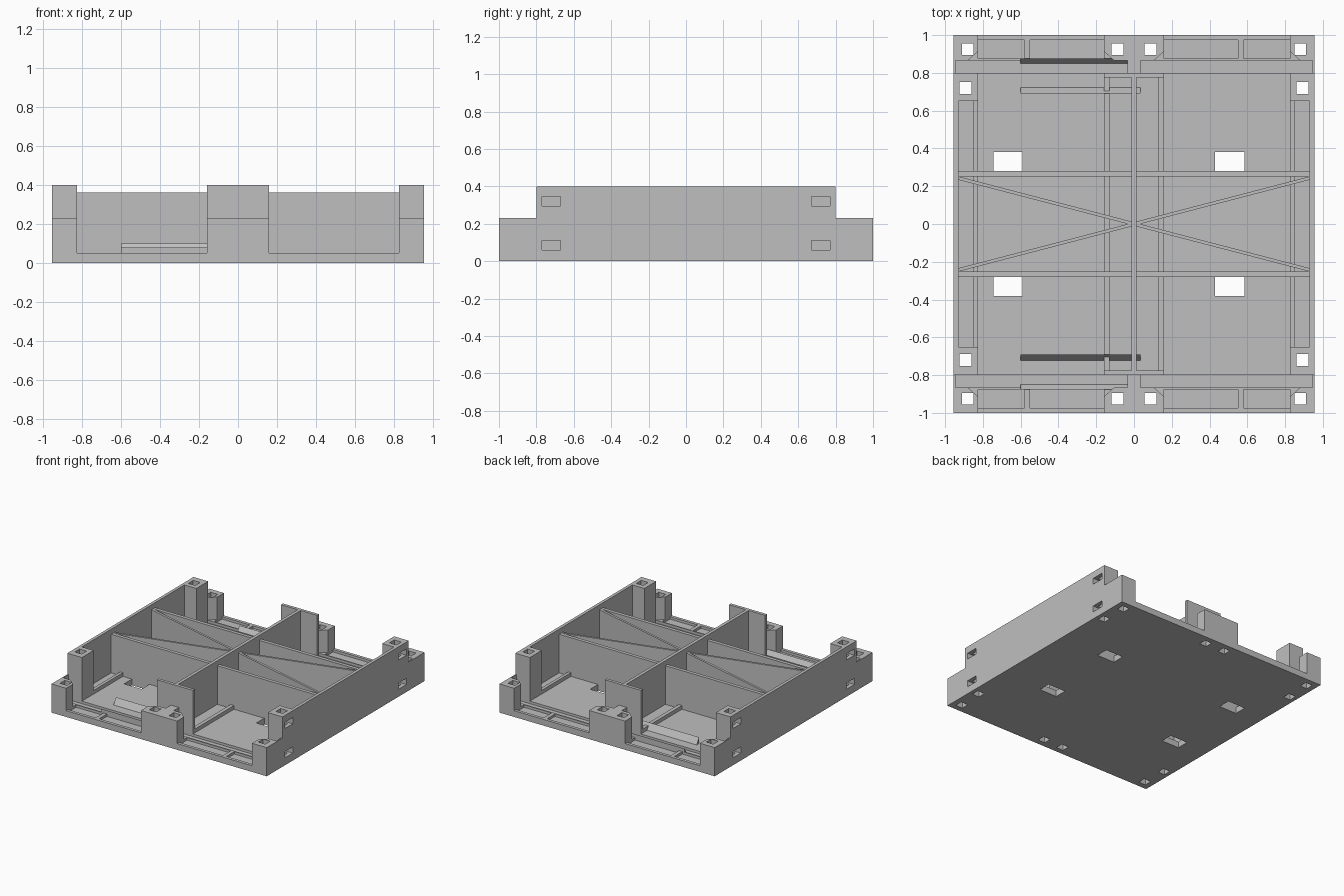
import bpy, bmesh
from mathutils import Vector

if "Cube" in bpy.data.objects:
    bpy.data.objects.remove(bpy.data.objects["Cube"], do_unlink=True)

grey = bpy.data.materials.new("plain grey")
grey.use_nodes = True
GREY = (0.52, 0.52, 0.52, 1)
grey.diffuse_color = GREY
grey.node_tree.nodes["Principled BSDF"].inputs["Base Color"].default_value = GREY

BOTH = (1, -1)
FLOOR, LOW, TALL, CROSS = 0.05, 0.23, 0.4, 0.36
HALF_X, SKIN, WALL, BAY, MID = 0.955, 0.945, 0.93, 0.825, 0.16
STEP, GROOVE = 0.8, 0.865


def box(bm, x0, x1, y0, y1, z0, z1):
    prism(bm, [(x0, y0), (x1, y0), (x1, y1), (x0, y1)], z0, z1)


def prism(bm, outline, low, high, axis="z"):
    """Extrude an outline along z (outline in x, y) or along x (outline in y, z)."""
    def place(p, h):
        return Vector((p[0], p[1], h)) if axis == "z" else Vector((h, p[0], p[1]))
    bottom = [bm.verts.new(place(p, low)) for p in outline]
    top = [bm.verts.new(place(p, high)) for p in outline]
    bm.faces.new(bottom)
    bm.faces.new(top)
    for i in range(len(outline)):
        j = (i + 1) % len(outline)
        bm.faces.new((bottom[i], bottom[j], top[j], top[i]))


def mirrored(bm, outline, low, high):
    """Repeat a vertical prism in all four quadrants."""
    for sx in BOTH:
        for sy in BOTH:
            prism(bm, [(sx * x, sy * y) for x, y in outline], low, high)


def rect(x0, x1, y0, y1):
    return [(x0, y0), (x1, y0), (x1, y1), (x0, y1)]


def finish(name, bm):
    bmesh.ops.recalc_face_normals(bm, faces=bm.faces)
    mesh = bpy.data.meshes.new(name)
    bm.to_mesh(mesh)
    bm.free()
    obj = bpy.data.objects.new(name, mesh)
    bpy.context.collection.objects.link(obj)
    mesh.materials.append(grey)
    return obj


def cut(obj, *cutters):
    for cutter in cutters:
        mod = obj.modifiers.new("cut", "BOOLEAN")
        mod.operation, mod.solver, mod.object = "DIFFERENCE", "EXACT", cutter
    graph = bpy.context.evaluated_depsgraph_get()
    mesh = bpy.data.meshes.new_from_object(obj.evaluated_get(graph))
    obj.modifiers.clear()
    obj.data = mesh


# Cutters: vertical shafts, side slots, floor recesses and windows
bm = bmesh.new()
for x, y in ((0.88, 0.925), (0.0875, 0.925), (0.892, 0.72)):
    mirrored(bm, rect(x - 0.031, x + 0.031, y - 0.031, y + 0.031), -0.1, 0.5)
shafts = finish("shaft_cutter", bm)

bm = bmesh.new()
for z in (0.06, 0.295):
    mirrored(bm, rect(0.865, 1.0, 0.67, 0.77), z, z + 0.05)
slots = finish("slot_cutter", bm)

bm = bmesh.new()
mirrored(bm, rect(0.035, 0.97, STEP, GROOVE), 0.03, 0.1)
for x0, x1 in ((MID, 0.55), (0.58, BAY)):
    mirrored(bm, rect(x0, x1, 0.875, 0.975), 0.03, 0.1)
for x in (-0.667, 0.507):
    for y in (-0.33, 0.33):
        box(bm, x - 0.078, x + 0.078, y - 0.05, y + 0.05, -0.1, 0.1)
recesses = finish("recess_cutter", bm)

# Floor plate with sills
bm = bmesh.new()
box(bm, -SKIN, SKIN, -1, 1, 0, FLOOR)
cut(finish("floor_plate", bm), recesses, shafts)

# Side walls: stepped outer skin and inner thickness
bm = bmesh.new()
profile = [(-1, 0), (1, 0), (1, LOW), (STEP, LOW), (STEP, TALL),
           (-STEP, TALL), (-STEP, LOW), (-1, LOW)]
for s in BOTH:
    prism(bm, profile, s * SKIN, s * HALF_X, "x")
cut(finish("side_wall_skin", bm), slots)
bm = bmesh.new()
for s in BOTH:
    box(bm, s * WALL, s * SKIN, -STEP, STEP, FLOOR, TALL)
cut(finish("side_wall_inner", bm), slots)

# Tall posts inside the side walls
bm = bmesh.new()
mirrored(bm, rect(BAY, WALL, 0.65, STEP), FLOOR, TALL)
cut(finish("tall_posts", bm), shafts, slots)

# Low corner blocks with chamfered inner corner
bm = bmesh.new()
mirrored(bm, [(SKIN, GROOVE), (0.88, GROOVE), (BAY, 0.915), (BAY, 1), (SKIN, 1)],
         FLOOR, LOW)
cut(finish("corner_blocks", bm), shafts)

# Low middle blocks with a tongue towards the end plates
half = [(0.035, STEP), (0.035, GROOVE), (0.105, GROOVE), (MID, 0.915), (MID, 1)]
outline = half + [(-x, y) for x, y in reversed(half)]
bm = bmesh.new()
for s in BOTH:
    prism(bm, [(x, s * y) for x, y in outline], FLOOR, LOW)
cut(finish("middle_blocks", bm), shafts)

# Spine wall and its end plates
bm = bmesh.new()
box(bm, -0.013, 0.013, -0.775, 0.775, FLOOR, TALL)
finish("spine_wall", bm)
bm = bmesh.new()
for s in BOTH:
    box(bm, -MID, MID, s * 0.775, s * STEP, FLOOR, TALL)
finish("end_plates", bm)

# Cross walls and diagonal braces
bm = bmesh.new()
for s in BOTH:
    box(bm, -WALL, WALL, s * 0.252, s * 0.28, FLOOR, CROSS)
finish("cross_walls", bm)
bm = bmesh.new()
mirrored(bm, [(0.013, -0.005), (0.013, 0.013), (WALL, 0.252), (WALL, 0.234)],
         FLOOR, CROSS)
finish("diagonal_braces", bm)

# Low guide strips along the floor
bm = bmesh.new()
for s in BOTH:
    box(bm, s * 0.13, s * MID, -0.775, 0.775, FLOOR, 0.08)
    box(bm, s * BAY, s * 0.85, -0.65, 0.65, FLOOR, 0.08)
finish("floor_strips", bm)

# Sloped catch rails facing each other across the panel groove
bm = bmesh.new()
for s in BOTH:
    prism(bm, [(s * 0.69, FLOOR), (s * 0.69, 0.1), (s * 0.722, FLOOR)],
          -0.6, 0.035, "x")
    prism(bm, [(s * 0.85, 0.04), (s * 0.875, 0.04), (s * 0.875, 0.078)],
          -0.6, -0.035, "x")
finish("catch_rails", bm)

for helper in (shafts, slots, recesses):
    bpy.data.objects.remove(helper, do_unlink=True)
